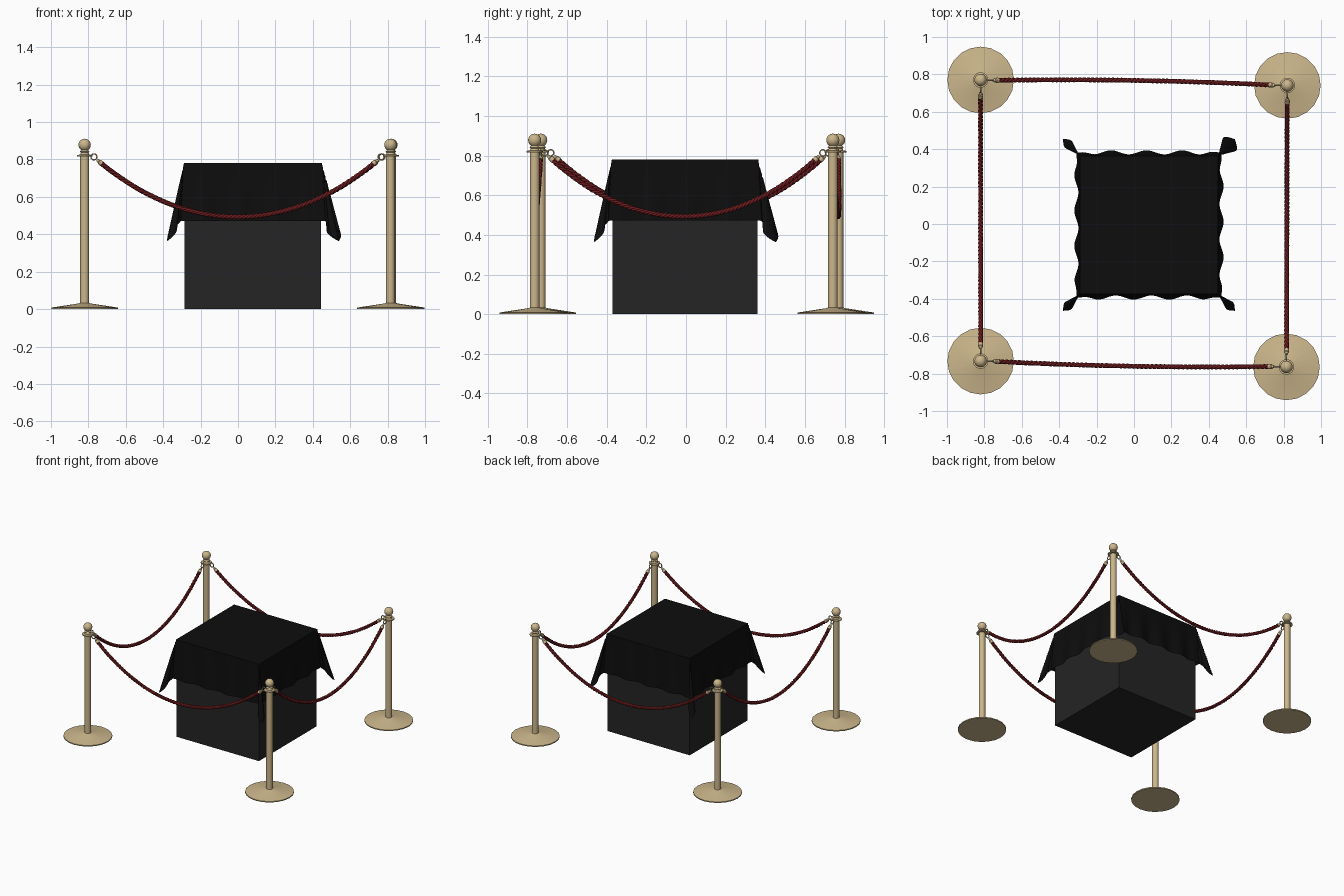
import bpy, bmesh
from math import sin, cos, pi, hypot, sqrt
from mathutils import Vector

if "Cube" in bpy.data.objects:
    bpy.data.objects.remove(bpy.data.objects["Cube"])


def material(name, color):
    m = bpy.data.materials.new(name)
    m.diffuse_color = (*color, 1)
    m.use_nodes = True
    m.node_tree.nodes["Principled BSDF"].inputs["Base Color"].default_value = m.diffuse_color
    return m


BRASS = material("brass", (0.60, 0.47, 0.26))
RED = material("red_rope", (0.16, 0.012, 0.014))
BLACK = material("black_cloth", (0.004, 0.004, 0.004))
CHARCOAL = material("charcoal", (0.018, 0.018, 0.018))


def finish(name, bm, mat, smooth=35):
    me = bpy.data.meshes.new(name)
    bm.to_mesh(me)
    bm.free()
    ob = bpy.data.objects.new(name, me)
    bpy.context.collection.objects.link(ob)
    me.materials.append(mat)
    if smooth:
        bpy.context.view_layer.objects.active = ob
        bpy.ops.object.select_all(action='DESELECT')
        ob.select_set(True)
        bpy.ops.object.shade_smooth_by_angle(angle=smooth * pi / 180)
    return ob


def lathe(name, profile, mat, sides=20):
    bm = bmesh.new()
    vs = [bm.verts.new((r, 0, z)) for r, z in profile]
    edges = [bm.edges.new(p) for p in zip(vs, vs[1:])]
    bmesh.ops.spin(bm, geom=vs + edges, cent=(0, 0, 0), axis=(0, 0, 1), angle=2 * pi, steps=sides)
    bmesh.ops.remove_doubles(bm, verts=bm.verts, dist=1e-5)
    bmesh.ops.recalc_face_normals(bm, faces=bm.faces)
    return finish(name, bm, mat)


def tube(name, paths, radius, mat, cyclic=False, res=1):
    cu = bpy.data.curves.new(name, 'CURVE')
    cu.dimensions = '3D'
    cu.bevel_depth, cu.bevel_resolution, cu.use_fill_caps = radius, res, True
    for pts in paths:
        sp = cu.splines.new('POLY')
        sp.points.add(len(pts) - 1)
        for p, co in zip(sp.points, pts):
            p.co = (*co, 1)
        sp.use_cyclic_u = cyclic
        sp.use_smooth = True
    cu.materials.append(mat)
    ob = bpy.data.objects.new(name, cu)
    bpy.context.collection.objects.link(ob)
    return ob


# Plinth
CX, CY, TOP = 0.08, -0.005, 0.78
bm = bmesh.new()
bmesh.ops.create_cube(bm, size=1)
bmesh.ops.scale(bm, vec=(0.73, 0.73, 0.77), verts=bm.verts)
bmesh.ops.translate(bm, vec=(CX, CY, 0.385), verts=bm.verts)
finish("plinth", bm, CHARCOAL, 0)

# Draped cloth: flat top, rippled sides, pinched folds at the corners
STEP = 0.0154
H, L = 24 * STEP, 20 * STEP


def drape(x, y):
    sx, sy = (1 if x > 0 else -1), (1 if y > 0 else -1)
    a, b = abs(x) - H, abs(y) - H
    if a <= 1e-6 and b <= 1e-6:
        return x, y, TOP
    if min(a, b) <= 1e-6:
        d, along = (a, y) if a > b else (b, x)
        phase = sx if a > b else 2 * sy
        fade = min(1, -min(a, b) / 0.08)
        wave = 0.011 * fade * sin(along * 2 * pi / 0.19 + phase)
        out = d * 0.06 + wave * d / L
        if a > b:
            return sx * (H + out), y, TOP - d
        return x, sy * (H + out), TOP - d
    r, t = hypot(a, b), min(a, b) / max(a, b)
    w = 0.03 if (sx > 0 and sy > 0) else 0.014
    pinch = -sin(2 * pi * t) * (0.012 if t < 0.5 else w) * r / 0.36
    u = r * (0.06 + 0.145 * t) + pinch
    v = r * 0.205 * t - pinch
    z = TOP - sqrt(r * r - u * u - v * v)
    ox, oy = (u, v) if a >= b else (v, u)
    return sx * (H + ox), sy * (H + oy), z


bm = bmesh.new()
bmesh.ops.create_grid(bm, x_segments=88, y_segments=88, size=H + L)
for vert in bm.verts:
    vert.co = Vector(drape(vert.co.x, vert.co.y)) + Vector((CX, CY, 0))
finish("draped_cloth", bm, BLACK, 60)

# Barrier posts
profile = [(0, 0), (0.178, 0), (0.178, 0.008), (0.034, 0.03), (0.024, 0.033), (0.024, 0.817),
           (0.041, 0.817), (0.041, 0.824), (0.024, 0.826), (0.02, 0.836), (0.026, 0.842), (0.018, 0.85)]
profile += [(0.033 * sin(q), 0.878 - 0.033 * cos(q)) for q in [pi * (0.2 + 0.1 * i) for i in range(8)]]
profile += [(0, 0.911)]
posts = [(-0.82, -0.733), (0.815, -0.764), (0.82, 0.741), (-0.82, 0.77)]
for i, (x, y) in enumerate(posts):
    lathe(f"barrier_post_{i + 1}", profile, BRASS).location = (x, y, 0)

# Sagging twisted ropes with a ring and ferrule at each end
UP = Vector((0, 0, 1))
cap = [(0, 0), (0.006, 0), (0.009, 0.006), (0.009, 0.012), (0.013, 0.016), (0.014, 0.034), (0, 0.034)]
for i in range(4):
    p, q = Vector((*posts[i], 0)), Vector((*posts[(i + 1) % 4], 0))
    span = (q - p).length
    along = (q - p).normalized()
    side = along.cross(UP)
    bow = 0.012 if i % 2 == 0 else 0.0
    half = span / 2 - 0.085

    def centre(s):
        k = s * s
        return (p + q) / 2 + along * half * s + side * bow * (1 - k) + UP * (0.493 + 0.29 * (0.96 * k + 0.04 * k * k))

    n = 220
    strands = []
    for j in range(3):
        pts = []
        for m in range(n + 1):
            s = 2 * m / n - 1
            tan = (centre(s + 0.01) - centre(s - 0.01)).normalized()
            nrm = side.cross(tan)
            ang = 2 * pi * (22 * m / n + j / 3)
            pts.append(centre(s) + (side * cos(ang) + nrm * sin(ang)) * 0.0065)
        strands.append(pts)
    tube(f"rope_{i + 1}", strands, 0.0072, RED)

    for e, post, d in ((-1, p, along), (1, q, -along)):
        end = centre(e)
        tan = (centre(e * 0.97) - end).normalized()
        ferrule = lathe(f"rope_ferrule_{i + 1}", cap, BRASS, 12)
        ferrule.location = end - tan * 0.024
        ferrule.rotation_mode = 'QUATERNION'
        ferrule.rotation_quaternion = UP.rotation_difference(tan)
        mid = post + d * 0.05 + UP * 0.814
        ring = [mid + (d * cos(g) + UP * sin(g)) * 0.016 for g in [2 * pi * k / 16 for k in range(16)]]
        tube(f"rope_hook_{i + 1}", [ring], 0.004, BRASS, True)
